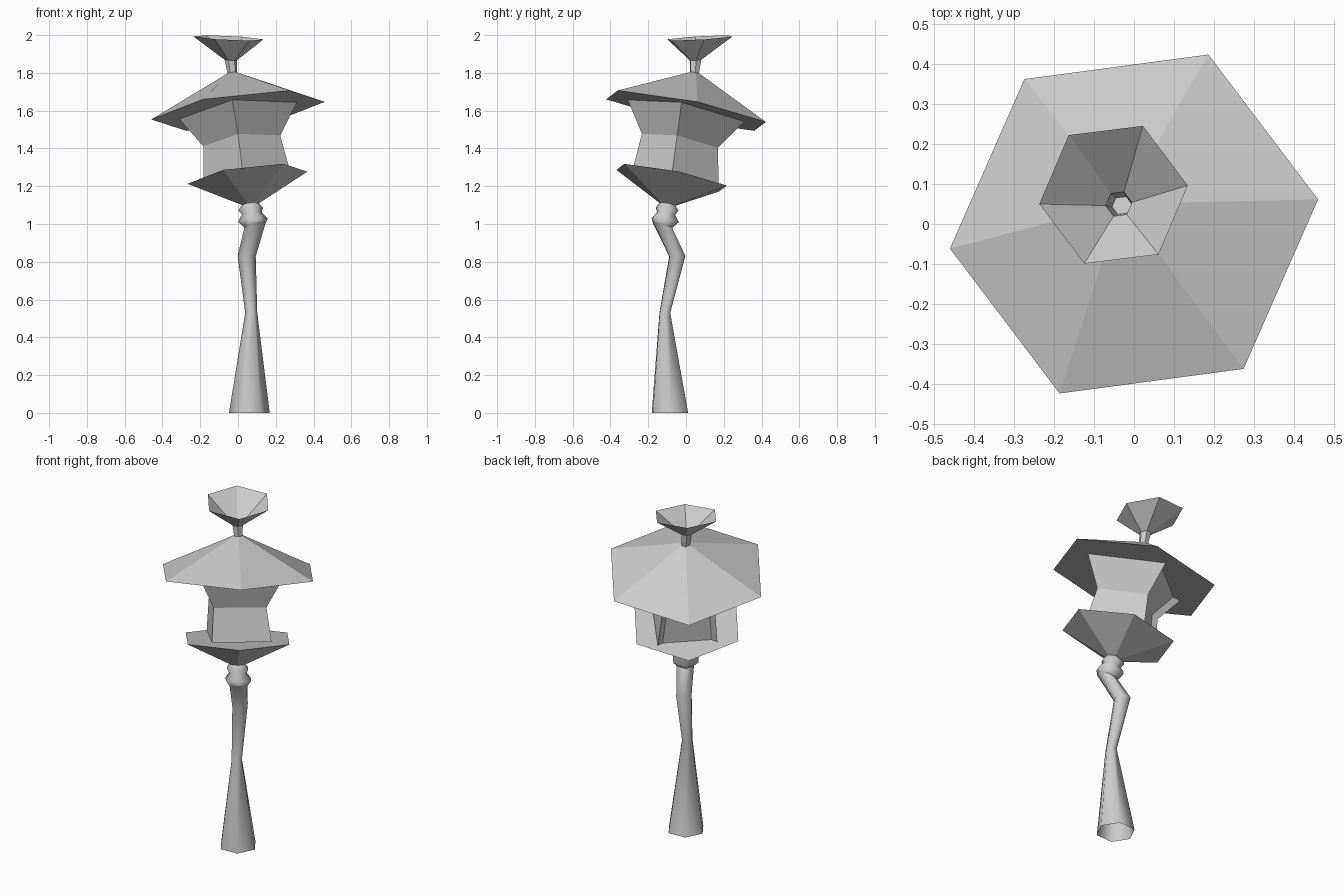
import bpy, bmesh, math
from mathutils import Vector

if "Cube" in bpy.data.objects:
    bpy.data.objects.remove(bpy.data.objects["Cube"])

UP = (0, 0, 1)
LEAN = (-0.128, 0.198, 1)      # axis of the leaning lantern
FUNNEL = (0.05, -0.06, 1)      # axis of the finial


def loft(name, rings, sides=6, angle=7, cap_start=False, cap_end=False, smooth=True, recess=None):
    """Skin a stack of polygon rings given as (x, y, z, radius, axis)."""
    bm = bmesh.new()
    loops = []
    for x, y, z, r, axis in rings:
        turn = Vector(UP).rotation_difference(Vector(axis))
        loop = []
        for i in range(sides):
            a = math.radians(angle + 360 * i / sides)
            p = turn @ Vector((r * math.cos(a), r * math.sin(a), 0))
            loop.append(bm.verts.new(p + Vector((x, y, z))))
        loops.append(loop)
    recessed = []
    for lo, hi in zip(loops, loops[1:]):
        for i in range(sides):
            j = (i + 1) % sides
            f = bm.faces.new((lo[i], lo[j], hi[j], hi[i]))
            if i == recess:
                recessed.append(f)
    if cap_start:
        bm.faces.new(loops[0][::-1])
    if cap_end:
        bm.faces.new(loops[-1])
    if recessed:
        bm.normal_update()
        bmesh.ops.inset_region(bm, faces=recessed, thickness=0.03, depth=-0.03)
    for f in bm.faces:
        f.smooth = smooth
    mesh = bpy.data.meshes.new(name)
    bm.to_mesh(mesh)
    bm.free()
    obj = bpy.data.objects.new(name, mesh)
    bpy.context.collection.objects.link(obj)
    return obj


# crooked pole, open at the foot
loft("pole", [
    (0.06, -0.085, 0.0, 0.108, UP),
    (0.07, -0.112, 0.53, 0.032, UP),
    (0.046, -0.046, 0.83, 0.048, (0.05, -0.05, 1)),
    (0.092, -0.128, 1.0, 0.055, LEAN),
], angle=3)

# double collar under the bowl
loft("collar", [
    (0.088, -0.122, 0.985, 0.053, LEAN),
    (0.079, -0.11, 1.02, 0.08, LEAN),
    (0.073, -0.105, 1.055, 0.053, LEAN),
    (0.067, -0.1, 1.08, 0.066, LEAN),
    (0.066, -0.098, 1.105, 0.045, LEAN),
])

# bowl with a flat floor
loft("bowl", [
    (0.066, -0.098, 1.105, 0.045, LEAN),
    (0.05, -0.076, 1.245, 0.322, LEAN),
], cap_end=True, smooth=False)

# four-sided lantern body with a window at the back left
loft("lantern_body", [
    (0.046, -0.055, 1.25, 0.232, LEAN),
    (0.02, -0.032, 1.44, 0.206, LEAN),
    (0.0, 0.0, 1.6, 0.315, LEAN),
], sides=4, angle=-5, smooth=False, recess=1)

# hexagonal roof with a flat underside
loft("roof", [
    (0.0, 0.0, 1.6, 0.466, LEAN),
    (-0.03, 0.048, 1.8, 0.025, LEAN),
], cap_start=True, smooth=False)

# post and open funnel on top
loft("finial", [
    (-0.03, 0.045, 1.795, 0.025, LEAN),
    (-0.038, 0.05, 1.868, 0.033, FUNNEL),
    (-0.051, 0.073, 1.985, 0.187, FUNNEL),
], smooth=False)
